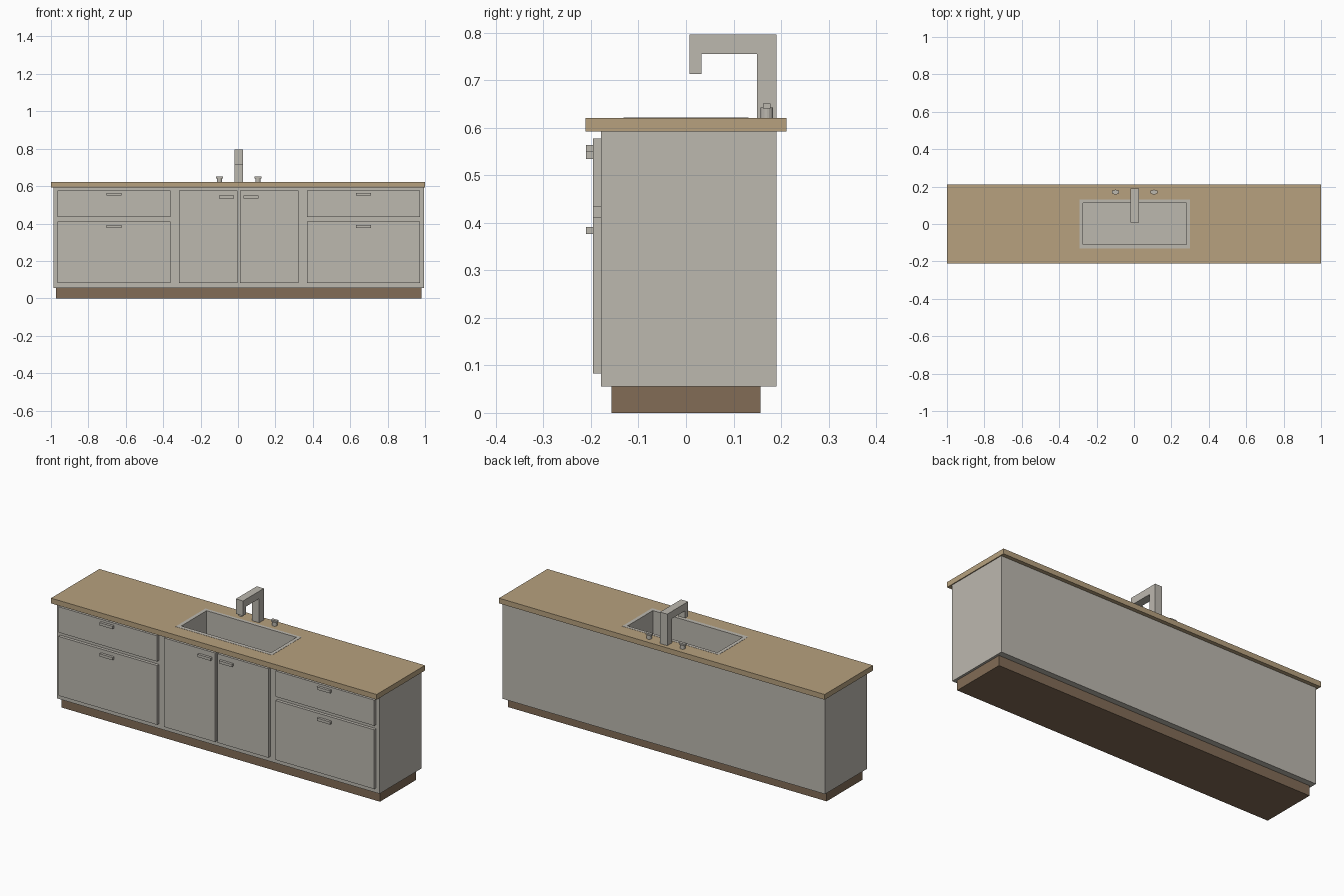
import bpy, bmesh, math

if "Cube" in bpy.data.objects:
    bpy.data.objects.remove(bpy.data.objects["Cube"])


def srgb(r, g, b):
    lin = lambda c: ((c / 255 + 0.055) / 1.055) ** 2.4
    return (lin(r), lin(g), lin(b), 1)


def material(name, rgb):
    m = bpy.data.materials.new(name)
    m.diffuse_color = srgb(*rgb)
    m.use_nodes = True
    m.node_tree.nodes["Principled BSDF"].inputs["Base Color"].default_value = m.diffuse_color
    return m


GREY = material("warm grey", (188, 184, 175))
WOOD = material("light wood", (183, 161, 126))
BROWN = material("brown", (130, 108, 86))
CX = 0.004  # the cabinet sits slightly right of the worktop centre


def finish(name, bm, mat):
    bmesh.ops.recalc_face_normals(bm, faces=bm.faces)
    me = bpy.data.meshes.new(name)
    bm.to_mesh(me)
    bm.free()
    me.materials.append(mat)
    ob = bpy.data.objects.new(name, me)
    bpy.context.collection.objects.link(ob)
    return ob


def add_box(bm, x0, x1, y0, y1, z0, z1):
    verts = bmesh.ops.create_cube(bm, size=1)["verts"]
    for v in verts:
        v.co = (x1 if v.co.x > 0 else x0, y1 if v.co.y > 0 else y0,
                z1 if v.co.z > 0 else z0)
    return verts


def box(name, mat, *b):
    bm = bmesh.new()
    add_box(bm, *b)
    return finish(name, bm, mat)


def frame(name, mat, outer, inner, z0, z1):
    """Rectangular slab with a rectangular hole; rects are x0, x1, y0, y1."""
    bm = bmesh.new()
    rings = []
    for x0, x1, y0, y1 in (outer, inner):
        for z in (z0, z1):
            rings.append([bm.verts.new((x, y, z)) for x, y in
                          ((x0, y0), (x1, y0), (x1, y1), (x0, y1))])
    ob, ot, ib, it = rings
    for a, b in ((ob, ot), (ot, it), (it, ib), (ib, ob)):
        for i in range(4):
            j = (i + 1) % 4
            bm.faces.new((a[i], a[j], b[j], b[i]))
    return finish(name, bm, mat)


# plinth and cabinet body (open at the top so the basin hangs inside)
box("plinth", BROWN, CX - 0.978, CX + 0.978, -0.157, 0.157, 0, 0.056)
bm = bmesh.new()
add_box(bm, CX - 0.991, CX + 0.991, -0.179, 0.19, 0.056, 0.592)
bm.faces.ensure_lookup_table()
top = max(bm.faces, key=lambda f: f.calc_center_median().z)
bmesh.ops.delete(bm, geom=[top], context="FACES_ONLY")
finish("cabinet_body", bm, GREY)

# worktop, sink rim and basin
RIM = (CX - 0.296, CX + 0.296, -0.131, 0.131)
BOWL = (CX - 0.276, CX + 0.276, -0.109, 0.113)
frame("worktop", WOOD, (-1, 1, -0.212, 0.212), RIM, 0.592, 0.621)
frame("sink_rim", GREY, RIM, BOWL, 0.592, 0.622)
bm = bmesh.new()
add_box(bm, *BOWL, 0.42, 0.592)
top = max(bm.faces, key=lambda f: f.calc_center_median().z)
bmesh.ops.delete(bm, geom=[top], context="FACES_ONLY")
bmesh.ops.recalc_face_normals(bm, faces=bm.faces)
basin = finish("sink_basin", bm, GREY)
basin.data.flip_normals()  # faces look into the bowl

# drawers, doors and handles on both sides
for side, s in (("left", -1), ("right", 1)):
    def span(a, b):
        return sorted((CX + s * a, CX + s * b))

    for part, (a, b), (z0, z1), (ha, hb), hz in (
            ("upper_drawer", (0.364, 0.970), (0.434, 0.577), (0.628, 0.708), 0.549),
            ("lower_drawer", (0.364, 0.970), (0.083, 0.412), (0.628, 0.708), 0.376),
            ("door", (0.008, 0.320), (0.083, 0.577), (0.025, 0.105), 0.534)):
        box(f"{side}_{part}", GREY, *span(a, b), -0.196, -0.179, z0, z1)
        box(f"{side}_{part}_handle", GREY, *span(ha, hb), -0.21, -0.196,
            hz, hz + 0.015)

    # tap knob: round base with a flat grip across the top
    kx, ky = CX + s * 0.103, 0.17
    bm = bmesh.new()
    base = bmesh.ops.create_cone(bm, cap_ends=True, segments=16, radius1=0.0135,
                                 radius2=0.0135, depth=0.022)["verts"]
    bmesh.ops.translate(bm, verts=base, vec=(kx, ky, 0.632))
    add_box(bm, kx - 0.018, kx + 0.018, ky - 0.008, ky + 0.008, 0.641, 0.651)
    finish(f"{side}_tap_knob", bm, GREY)

# square hooked faucet: side profile extruded across x
profile = ((0.19, 0.62), (0.19, 0.796), (0.007, 0.796), (0.007, 0.713),
           (0.033, 0.713), (0.033, 0.755), (0.149, 0.755), (0.149, 0.62))
bm = bmesh.new()
face = bm.faces.new([bm.verts.new((CX - 0.022, y, z)) for y, z in profile])
ext = bmesh.ops.extrude_face_region(bm, geom=[face])["geom"]
bmesh.ops.translate(bm, vec=(0.044, 0, 0),
                    verts=[g for g in ext if isinstance(g, bmesh.types.BMVert)])
finish("faucet", bm, GREY)
